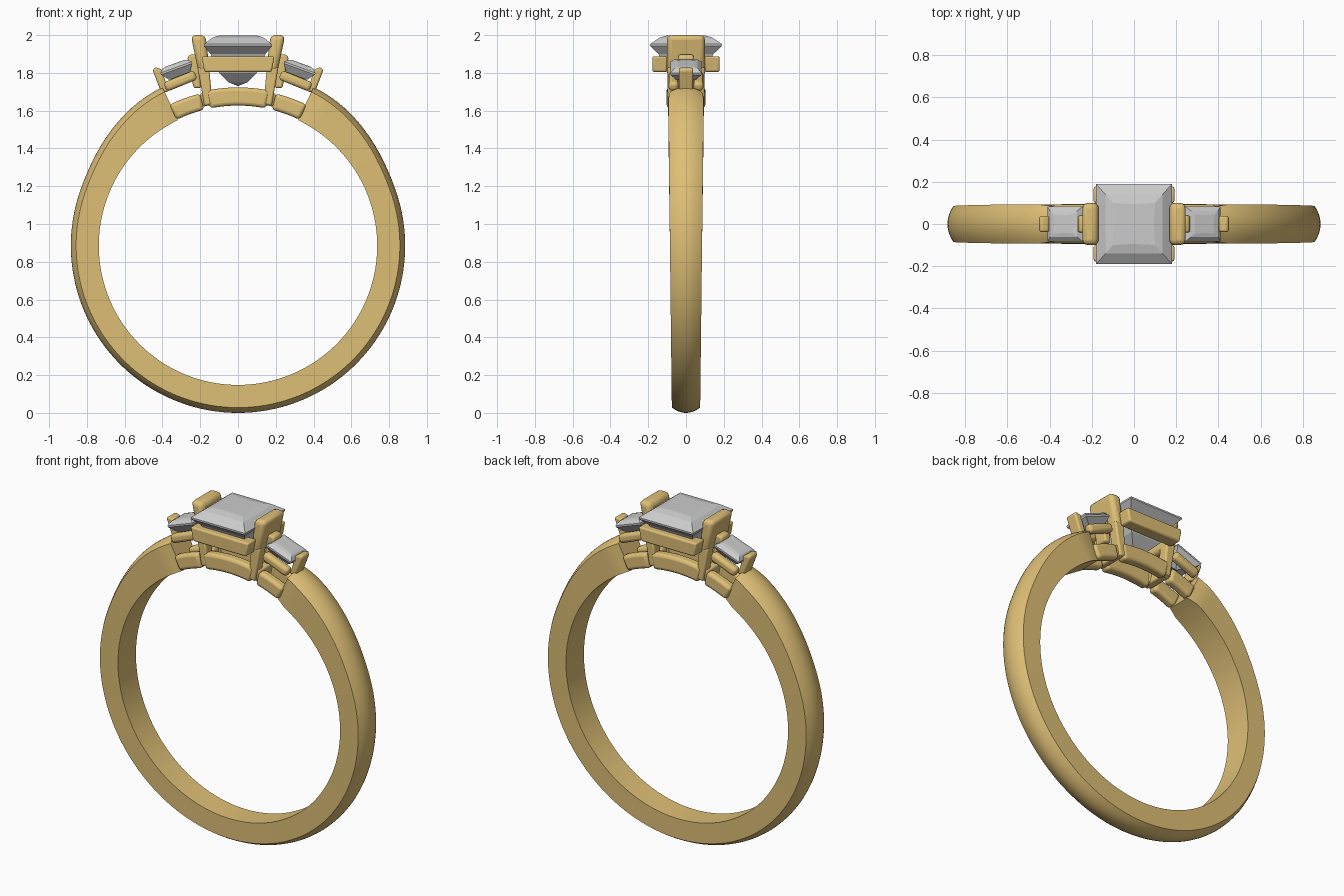
import bpy, bmesh
from math import sin, cos, radians, pi
from mathutils import Matrix

if "Cube" in bpy.data.objects:
    bpy.data.objects.remove(bpy.data.objects["Cube"])

gold = bpy.data.materials.new("gold")
gold.diffuse_color = (0.73, 0.52, 0.18, 1)
gold.use_nodes = True
gold.node_tree.nodes["Principled BSDF"].inputs["Base Color"].default_value = gold.diffuse_color
CZ = 0.885  # ring centre height


def finish(name, bm, mat=None, bevel=0, smooth=True, segs=3):
    bmesh.ops.recalc_face_normals(bm, faces=bm.faces[:])
    me = bpy.data.meshes.new(name)
    bm.to_mesh(me)
    bm.free()
    ob = bpy.data.objects.new(name, me)
    bpy.context.collection.objects.link(ob)
    if mat:
        me.materials.append(mat)
    bpy.ops.object.select_all(action='DESELECT')
    ob.select_set(True)
    bpy.context.view_layer.objects.active = ob
    if bevel:
        m = ob.modifiers.new("bevel", 'BEVEL')
        m.width, m.segments = bevel, segs
        m.limit_method, m.angle_limit = 'ANGLE', radians(40)
    if smooth:
        bpy.ops.object.shade_smooth_by_angle(angle=radians(35))
    return ob


def prism(name, pts, y0, y1, bevel, xs=(1, -1), ys=(1,)):
    """Extrude an x-z outline along y, repeated over mirrored sides."""
    bm = bmesh.new()
    n = len(pts)
    for sx in xs:
        for sy in ys:
            a = [bm.verts.new((sx * x, sy * y0, z)) for x, z in pts]
            b = [bm.verts.new((sx * x, sy * y1, z)) for x, z in pts]
            bm.faces.new(a)
            bm.faces.new(b[::-1])
            for i in range(n):
                j = (i + 1) % n
                bm.faces.new((a[i], b[i], b[j], a[j]))
    return finish(name, bm, gold, bevel)


def tilted(cx, cz, w, h, deg):
    """Rectangle outline leaning down to the outside."""
    c, s = cos(radians(deg)), sin(radians(deg))
    return [(cx + u * c + v * s, cz - u * s + v * c)
            for u, v in ((-w/2, -h/2), (w/2, -h/2), (w/2, h/2), (-w/2, h/2))]


def arc(r0, r1, a0, a1, n):
    """Ring-segment outline, angles measured from the top."""
    ang = [radians(a0 + (a1 - a0) * i / n) for i in range(n + 1)]
    return ([(r0 * sin(a), CZ + r0 * cos(a)) for a in ang] +
            [(r1 * sin(a), CZ + r1 * cos(a)) for a in reversed(ang)])


def gem(name, rings, mat4):
    """Square-cut stone from stacked rings (half x, half y, z), closed by a point."""
    bm = bmesh.new()
    prev = None
    for hx, hy, z in rings[:-1]:
        # the mid-side points bow slightly for the cut facets
        k = 0.94 if prev is None else 1.0
        loop = [bm.verts.new(p) for p in (
            (hx, hy, z), (0, hy * k, z), (-hx, hy, z), (-hx * k, 0, z),
            (-hx, -hy, z), (0, -hy * k, z), (hx, -hy, z), (hx * k, 0, z))]
        if prev is None:
            bm.faces.new(loop)
        else:
            for i in range(8):
                j = (i + 1) % 8
                bm.faces.new((prev[i], prev[j], loop[j], loop[i]))
        prev = loop
    tip = bm.verts.new((0, 0, rings[-1][2]))
    for i in range(8):
        bm.faces.new((prev[i], prev[(i + 1) % 8], tip))
    bm.transform(mat4)
    return finish(name, bm, smooth=False)


# Band: domed section swept round, wider and thicker at the shoulders
bm = bmesh.new()
N, A0 = 128, 25.5
prev = first = None
for i in range(N + 1):
    deg = A0 + (360 - 2 * A0) * i / N
    off = min(deg, 360 - deg)
    a = radians(deg)
    t = max(0, 1 - (off - A0) / 45)
    r_out = 0.885 + 0.045 * t * t * (3 - 2 * t)
    w = 0.085 + 0.010 * cos(a)
    pinch = max(0, 1 - (off - A0) / 5)
    edge = r_out - 0.028
    sec = [(-w * (1 - 0.22 * pinch), 0.737)]
    sec += [(w * u * (1 - 0.1 * pinch), edge + (r_out - edge) * (1 - u * u))
            for u in [k / 5 - 1 for k in range(11)]]
    sec += [(w * (1 - 0.22 * pinch), 0.737)]
    ring = [bm.verts.new((r * sin(a), y, CZ + r * cos(a))) for y, r in sec]
    if prev:
        for k in range(len(ring)):
            m = (k + 1) % len(ring)
            bm.faces.new((prev[k], prev[m], ring[m], ring[k]))
    else:
        first = ring
    prev = ring
bm.faces.new(first)
bm.faces.new(prev[::-1])
finish("band", bm, gold)

# Lower rails bridging the gap under the stones
prism("centre_lower_rails", arc(0.742, 0.838, -11.5, 11.5, 12), 0.04, 0.103, 0.018, (1,), (1, -1))
prism("side_lower_rails", arc(0.742, 0.83, 14, 26, 5), 0.035, 0.095, 0.018, ys=(1, -1))
prism("lower_cross_bars", tilted(0.172, 1.66, 0.045, 0.07, 13), -0.085, 0.085, 0.01)

# Centre prongs: wide plates above, two legs each below
prism("centre_prongs", [(0.148, 1.80), (0.208, 1.80), (0.25, 2.0), (0.172, 2.0)], -0.1, 0.1, 0.026)
prism("centre_prong_legs", [(0.135, 1.635), (0.178, 1.625), (0.214, 1.83), (0.153, 1.83)],
      0.035, 0.098, 0.01, ys=(1, -1))

# Basket bars under the centre stone
prism("centre_basket_bars", [(-0.178, 1.805), (0.178, 1.805), (0.193, 1.888), (-0.193, 1.888)],
      0.10, 0.178, 0.01, (1,), (1, -1))

# Side settings: basket bars, outer prongs, small inner prongs
prism("side_basket_bars", tilted(0.305, 1.757, 0.175, 0.052, 22), 0.04, 0.092, 0.018, ys=(1, -1))
prism("side_outer_prongs", [(0.365, 1.70), (0.408, 1.70), (0.452, 1.815), (0.438, 1.83), (0.405, 1.82)],
      -0.038, 0.038, 0.013)
prism("side_inner_prongs", [(0.195, 1.72), (0.235, 1.72), (0.268, 1.88), (0.255, 1.897), (0.22, 1.897)],
      -0.04, 0.04, 0.012)

# Stones
gem("centre_stone", [(0.10, 0.10, 1.998), (0.135, 0.14, 1.987), (0.18, 0.19, 1.952), (0.18, 0.19, 1.942),
                     (0.145, 0.145, 1.90), (0.10, 0.10, 1.80), (0.05, 0.05, 1.75), (0, 0, 1.73)],
    Matrix.Identity(4))
for s, nm in ((-1, "left"), (1, "right")):
    gem(nm + "_side_stone", [(0.05, 0.045, 0.03), (0.068, 0.062, 0.026), (0.088, 0.082, 0.008),
                             (0.088, 0.082, -0.002), (0.06, 0.055, -0.038), (0, 0, -0.075)],
        Matrix.Translation((s * 0.325, 0, 1.822)) @ Matrix.Rotation(s * radians(20), 4, 'Y'))
